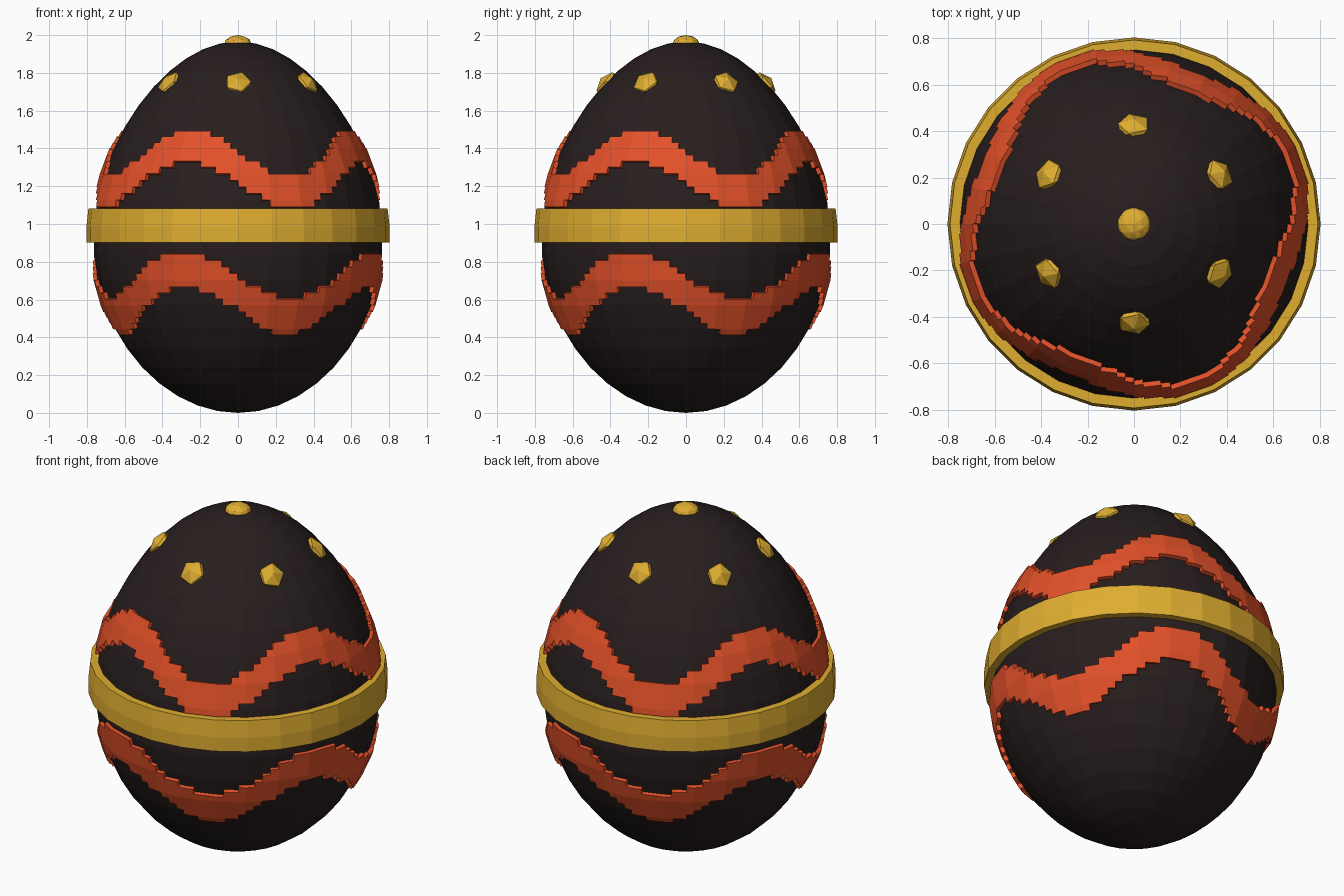
import bpy, bmesh, math
from mathutils import Vector

SEGMENTS, RINGS = 28, 22
HALF_HEIGHT = 0.983

if "Cube" in bpy.data.objects:
    bpy.data.objects.remove(bpy.data.objects["Cube"], do_unlink=True)


def make_material(name, rgb):
    mat = bpy.data.materials.new(name)
    mat.use_nodes = True
    mat.diffuse_color = (*rgb, 1)
    bsdf = next(n for n in mat.node_tree.nodes if n.type == "BSDF_PRINCIPLED")
    bsdf.inputs["Base Color"].default_value = (*rgb, 1)
    return mat


shell_dark = make_material("dark brown shell", (0.021, 0.013, 0.013))
orange = make_material("burnt orange", (0.77, 0.082, 0.022))
gold = make_material("gold", (0.74, 0.42, 0.03))


def add_object(name, bm, mat):
    mesh = bpy.data.meshes.new(name)
    bm.to_mesh(mesh)
    bm.free()
    mesh.materials.append(mat)
    obj = bpy.data.objects.new(name, mesh)
    bpy.context.collection.objects.link(obj)
    return obj


def egg_radius(z):
    t = max(-1, min(1, z / HALF_HEIGHT - 1))
    return math.sqrt(1 - t * t) * (0.762 - 0.06 * t - 0.06 * t * t)


def egg_mesh():
    # Sphere reshaped into an egg with a narrower top
    bm = bmesh.new()
    bmesh.ops.create_uvsphere(bm, u_segments=SEGMENTS, v_segments=RINGS, radius=1)
    for v in bm.verts:
        z = HALF_HEIGHT * (1 + v.co.z)
        flat = Vector((v.co.x, v.co.y, 0))
        if flat.length > 1e-5:
            flat = flat.normalized() * egg_radius(z)
        v.co = (flat.x, flat.y, z)
    bmesh.ops.recalc_face_normals(bm, faces=bm.faces)
    return bm


def wavy_stripe(name, middle, half_width):
    # Raised stepped stripe: the fine shell cells lying along a four-wave line
    bm = egg_mesh()
    bmesh.ops.subdivide_edges(bm, edges=bm.edges[:], cuts=3, use_grid_fill=True)

    def outside(face):
        c = face.calc_center_median()
        wave = middle - 0.12 * math.sin(4 * math.atan2(c.y, c.x))
        return abs(c.z - wave) > half_width

    unwanted = [f for f in bm.faces if outside(f)]
    bmesh.ops.delete(bm, geom=unwanted, context="FACES")
    stripe = add_object(name, bm, orange)
    solid = stripe.modifiers.new("thickness", "SOLIDIFY")
    solid.thickness, solid.offset = 0.022, 1


def lathe(name, profile, mat):
    # Closed profile of (radius, height) points turned about the z axis
    bm = bmesh.new()
    rows = []
    for i in range(SEGMENTS):
        a = math.tau * i / SEGMENTS
        rows.append([bm.verts.new((r * math.cos(a), r * math.sin(a), z)) for r, z in profile])
    n = len(profile)
    for i in range(SEGMENTS):
        here, after = rows[i], rows[(i + 1) % SEGMENTS]
        for j in range(n):
            k = (j + 1) % n
            bm.faces.new((here[j], after[j], after[k], here[k]))
    bmesh.ops.recalc_face_normals(bm, faces=bm.faces)
    return add_object(name, bm, mat)


def stud(name, location, normal, size, flatten, detail):
    bm = bmesh.new()
    bmesh.ops.create_icosphere(bm, subdivisions=detail, radius=size)
    bmesh.ops.scale(bm, vec=(1, 1, flatten), verts=bm.verts)
    obj = add_object(name, bm, gold)
    obj.location = location
    obj.rotation_mode = "QUATERNION"
    obj.rotation_quaternion = Vector(normal).to_track_quat("Z", "Y")


# Egg body and stripes
add_object("egg_shell", egg_mesh(), shell_dark)
wavy_stripe("upper_wavy_stripe", 1.29, 0.085)
wavy_stripe("lower_wavy_stripe", 0.637, 0.091)

# Girdle around the middle
lathe("middle_band",
      [(0.745, 0.902), (0.803, 0.902), (0.803, 0.983), (0.792, 1.081), (0.735, 1.081)], gold)

# Ring of studs and the top knob
for i in range(6):
    a = math.radians(90 + 60 * i)
    out = Vector((math.cos(a), math.sin(a), 0))
    stud(f"stud_{i + 1}", out * 0.415 + Vector((0, 0, 1.74)),
         out + Vector((0, 0, 0.85)), 0.077, 0.63, 1)
stud("top_knob", (0, 0, 1.95), (0, 0, 1), 0.074, 0.68, 2)
